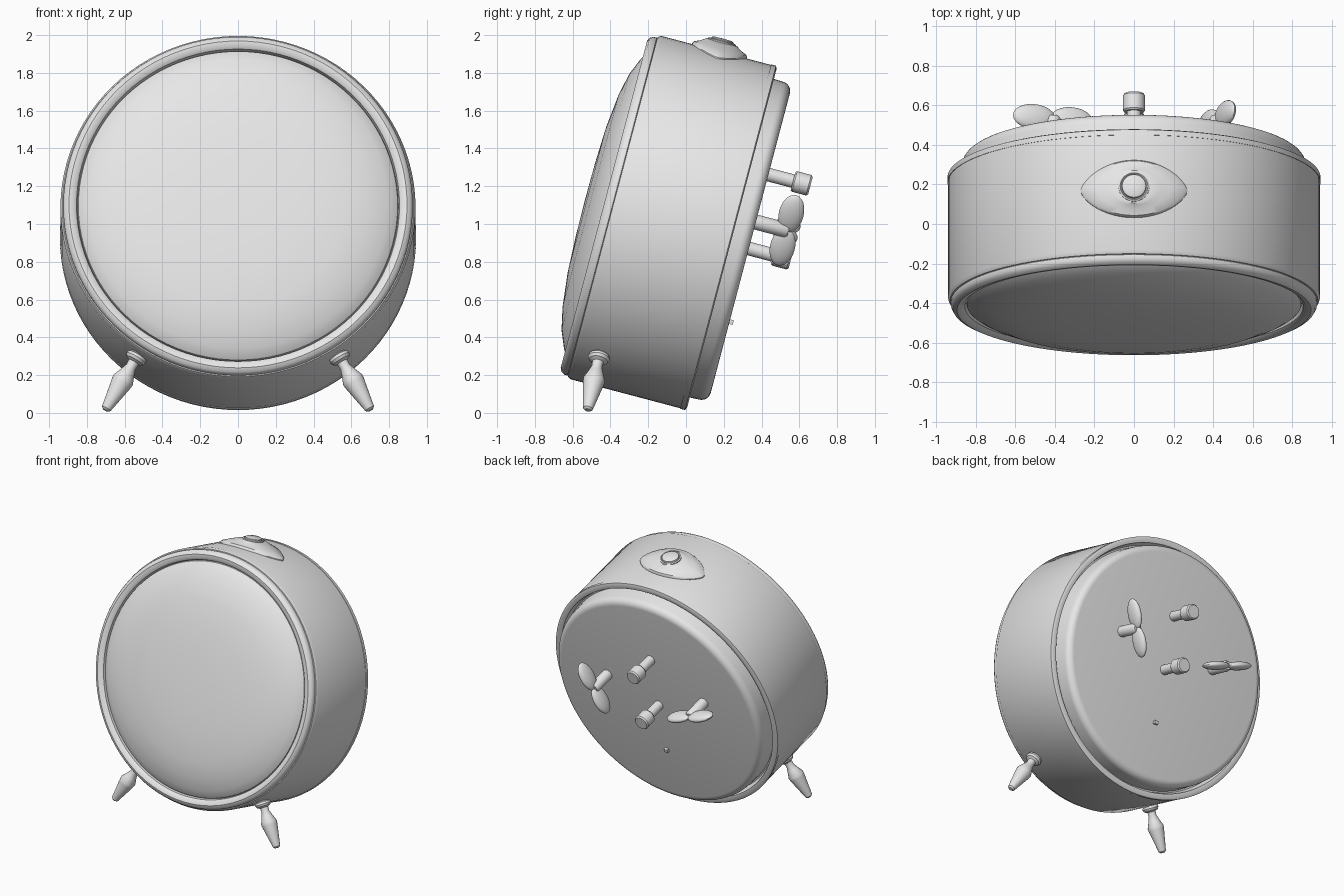
import bpy, bmesh, math
from mathutils import Matrix, Vector

if "Cube" in bpy.data.objects:
    bpy.data.objects.remove(bpy.data.objects["Cube"], do_unlink=True)

# Single plain grey
grey = bpy.data.materials.new("plain_grey")
grey.use_nodes = True
grey.diffuse_color = (0.8, 0.8, 0.8, 1)
grey.node_tree.nodes["Principled BSDF"].inputs["Base Color"].default_value = (0.8, 0.8, 0.8, 1)

# The clock leans back: local y runs along the drum axis towards the rear
LEAN = Matrix.Translation((0, -0.08, 1.01)) @ Matrix.Rotation(math.radians(-14.8), 4, "X")
BODY_RADIUS = 0.94


def finish(name, bm, matrix, angle=35):
    bmesh.ops.remove_doubles(bm, verts=bm.verts, dist=1e-5)
    bmesh.ops.recalc_face_normals(bm, faces=bm.faces)
    mesh = bpy.data.meshes.new(name)
    bm.to_mesh(mesh)
    bm.free()
    mesh.materials.append(grey)
    mesh.transform(matrix)
    obj = bpy.data.objects.new(name, mesh)
    bpy.context.collection.objects.link(obj)
    bpy.ops.object.select_all(action="DESELECT")
    obj.select_set(True)
    bpy.context.view_layer.objects.active = obj
    bpy.ops.object.shade_smooth_by_angle(angle=math.radians(angle))
    return obj


def skin(bm, rings):
    """Join equal rings of points with quads."""
    loops = [[bm.verts.new(p) for p in ring] for ring in rings]
    n = len(loops[0])
    for a, b in zip(loops, loops[1:]):
        for i in range(n):
            j = (i + 1) % n
            bm.faces.new((a[i], a[j], b[j], b[i]))
    return loops


def lathe(name, profile, start, direction, steps=32, matrix=LEAN, angle=35):
    """Revolve (radius, distance) pairs around a line."""
    bm = bmesh.new()
    turn = [2 * math.pi * i / steps for i in range(steps)]
    # Ends on the axis collapse to fans once doubles are merged
    loops = skin(bm, [[(r * math.cos(a), r * math.sin(a), t) for a in turn]
                      for r, t in profile if r > 0])
    for loop, (r, t) in ((loops[0], profile[0]), (loops[-1], profile[-1])):
        if r == 0:
            tip = bm.verts.new((0, 0, t))
            for i in range(steps):
                bm.faces.new((loop[i], loop[(i + 1) % steps], tip))
    aim = Vector(direction).to_track_quat("Z", "Y").to_matrix().to_4x4()
    return finish(name, bm, matrix @ Matrix.Translation(start) @ aim, angle)


AXIS = (0, 1, 0)
CENTRE = (0, 0, 0)

# Drum casing with a recessed back
lathe("drum_casing", [(0, 0.28), (0.885, 0.28), (0.9, 0.325), (0.925, 0.333),
                      (0.94, 0.325), (0.94, -0.3), (0.93, -0.318), (0.9, -0.32), (0, -0.32)],
      CENTRE, AXIS, 96)
lathe("rear_rim", [(0.9, 0.3), (0.943, 0.3), (0.943, 0.327), (0.925, 0.334), (0.9, 0.33)],
      CENTRE, AXIS, 96)

# Rounded front ring
lathe("front_bezel", [(0.91, -0.31), (0.925, -0.322), (0.925, -0.34), (0.915, -0.357),
                      (0.895, -0.367), (0.87, -0.363), (0.855, -0.35), (0.848, -0.32)],
      CENTRE, AXIS, 96)

# Domed front cover
lathe("front_dome", [(0.85, -0.32), (0.845, -0.34), (0.825, -0.357), (0.79, -0.377),
                     (0.7, -0.414), (0.58, -0.44), (0.4, -0.46), (0.2, -0.468), (0, -0.47)],
      CENTRE, AXIS, 96)

# Back cover with a rounded edge
corner = [(0.82 + 0.05 * math.cos(a), 0.385 + 0.05 * math.sin(a))
          for a in (math.pi / 12 * i for i in range(7))]
lathe("back_cover", [(0.875, 0.27)] + corner + [(0, 0.435)], CENTRE, AXIS, 96)

# Two setting knobs
for name, height in (("upper_knob", 0.375), ("lower_knob", -0.03)):
    lathe(name, [(0.036, 0.42), (0.036, 0.57), (0.05, 0.57), (0.056, 0.578),
                 (0.056, 0.655), (0.048, 0.665), (0, 0.665)], (0, 0, height), AXIS)

# Two winding keys, each a stem with a pair of flat rounded wings
for name, x, dx, dz in (("left_key", 0.42, 0.42, 0.91), ("right_key", -0.41, -0.95, 0.31)):
    lathe(name + "_stem", [(0.04, 0.42), (0.04, 0.6), (0.03, 0.615), (0, 0.615)],
          (x, 0, 0.115), AXIS)
    along = Vector((dx, 0, dz)).normalized()
    across = along.cross(Vector(AXIS))
    bm = bmesh.new()
    for side in (-1, 1):
        new = bmesh.ops.create_uvsphere(bm, u_segments=24, v_segments=14, radius=1)["verts"]
        for v in new:
            p = v.co.copy()
            v.co = (Vector((x, 0.605, 0.115)) + along * (side * 0.1 + p.x * 0.112)
                    + Vector(AXIS) * p.y * 0.066 + across * p.z * 0.03)
    finish(name + "_wings", bm, LEAN)

# Small lever on the back
bm = bmesh.new()
bmesh.ops.create_cube(bm, size=1, matrix=Matrix.Translation((0, 0.44, -0.43))
                      @ Matrix.Diagonal((0.03, 0.03, 0.025, 1)))
finish("rear_lever", bm, LEAN)

# Pointed oval mount on top, following the curve of the drum
half_len, half_wid = 0.27, 0.15
steps = 48


def mount_ring(scale, lift, roundness):
    ring = []
    for i in range(steps):
        a = 2 * math.pi * i / steps
        c, s = math.cos(a), math.sin(a)
        # Blend from a pointed oval to a circle
        oval = Vector((half_len * c, half_wid * math.copysign(abs(s) ** 1.35, s)))
        p = (oval * scale).lerp(Vector((0.085 * c, 0.085 * s)), roundness)
        ring.append((p.x, p.y + 0.017, math.sqrt(BODY_RADIUS ** 2 - p.x ** 2) + lift))
    return ring


bm = bmesh.new()
loops = skin(bm, [mount_ring(1, -0.02, 0), mount_ring(1, 0.006, 0), mount_ring(0.95, 0.018, 0),
                  mount_ring(0.8, 0.03, 0.2), mount_ring(0.7, 0.042, 0.55),
                  mount_ring(0.5, 0.05, 1)])
bm.faces.new(loops[-1])
finish("top_mount", bm, LEAN)
lathe("top_button", [(0.078, 0.97), (0.078, 0.993), (0.07, 0.998), (0.064, 0.99), (0.062, 0.99),
                     (0.06, 1.003), (0.05, 1.009), (0, 1.01)], (0, 0.017, 0), (0, 0, 1))

# Splayed tapering feet with collars
foot = [(0, -0.08), (0.042, -0.08), (0.042, -0.01), (0.055, -0.005), (0.058, 0.01), (0.05, 0.025),
        (0.03, 0.035), (0.028, 0.065), (0.04, 0.1), (0.058, 0.145), (0.056, 0.165),
        (0.03, 0.305), (0.026, 0.325), (0.015, 0.335), (0, 0.336)]
for name, side in (("left_foot", 1), ("right_foot", -1)):
    lathe(name, foot, (side * 0.535, -0.46, 0.298), (side * 0.165, -0.06, -0.28),
          matrix=Matrix.Identity(4))
